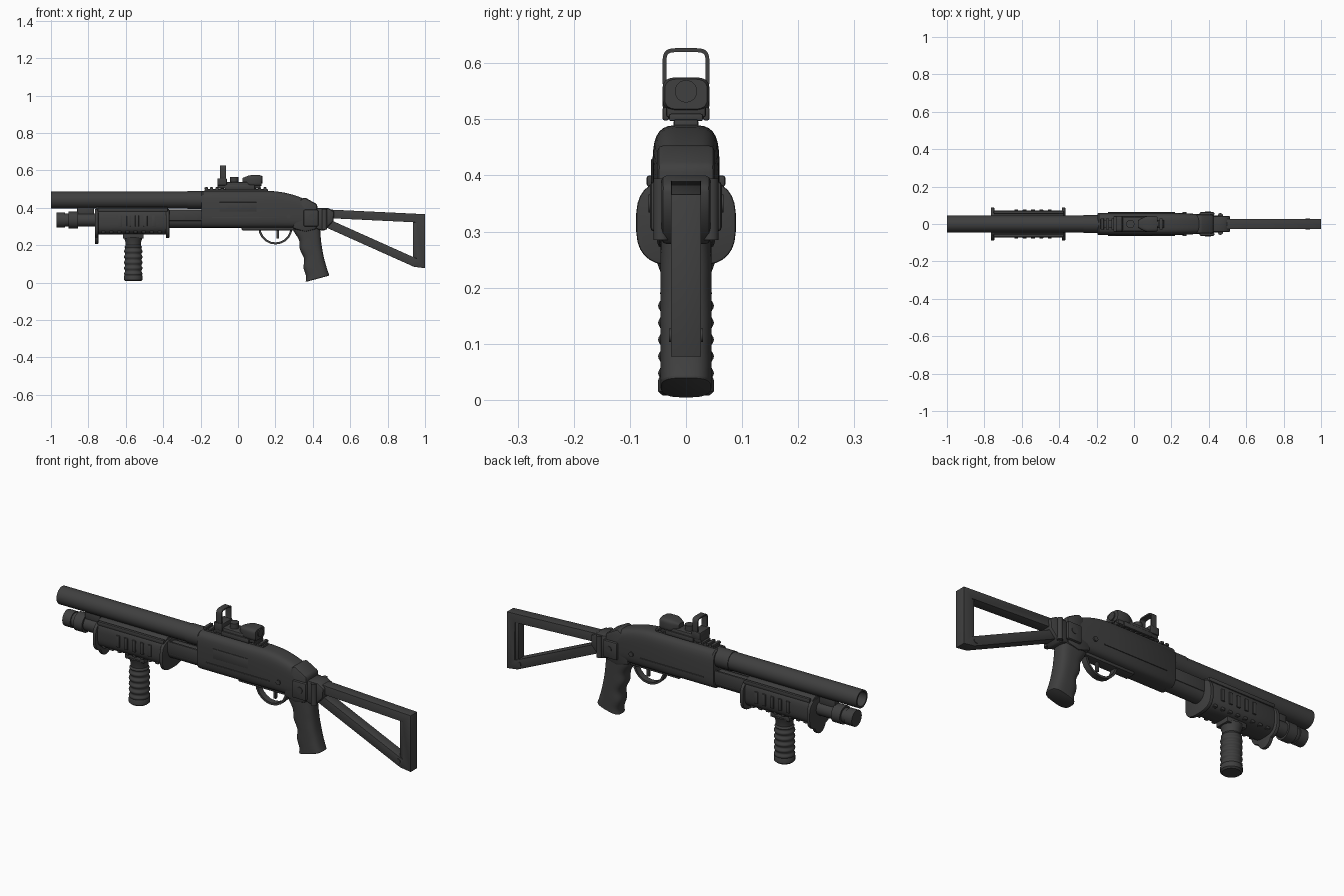
import bpy
from math import sin, cos, tau, pi, copysign, radians
from mathutils import Vector

cube = bpy.data.objects.get("Cube")
if cube:
    bpy.data.objects.remove(cube)

metal = bpy.data.materials.new("dark grey")
metal.use_nodes = True
metal.diffuse_color = (.05, .05, .05, 1)
metal.node_tree.nodes["Principled BSDF"].inputs["Base Color"].default_value = metal.diffuse_color


def loft(name, rings, closed=False, bevel=0):
    """Skin a list of equal point rings, capping the ends unless closed."""
    size, count = len(rings[0]), len(rings)
    verts = [Vector(point) for ring in rings for point in ring]
    faces = []
    for i in range(count if closed else count - 1):
        a, b = i * size, (i + 1) % count * size
        for k in range(size):
            following = (k + 1) % size
            faces.append((a + k, a + following, b + following, b + k))
    if not closed:
        faces.append(range(size)[::-1])
        faces.append(range(len(verts) - size, len(verts)))
    mesh = bpy.data.meshes.new(name)
    mesh.from_pydata(verts, [], [tuple(face) for face in faces])
    mesh.materials.append(metal)
    part = bpy.data.objects.new(name, mesh)
    bpy.context.collection.objects.link(part)
    bpy.ops.object.select_all(action='DESELECT')
    part.select_set(True)
    bpy.context.view_layer.objects.active = part
    bpy.ops.object.mode_set(mode='EDIT')
    bpy.ops.mesh.select_all(action='SELECT')
    bpy.ops.mesh.normals_make_consistent(inside=False)
    bpy.ops.object.mode_set(mode='OBJECT')
    if bevel:
        modifier = part.modifiers.new("bevel", 'BEVEL')
        modifier.width, modifier.segments, modifier.angle_limit = bevel, 2, radians(40)
        bpy.ops.object.modifier_apply(modifier=modifier.name)
    bpy.ops.object.shade_smooth_by_angle(angle=radians(35))


def place(points, axis, at):
    """Put a flat outline into space, square to the axis."""
    order = {'x': lambda u, v: (at, u, v), 'y': lambda u, v: (u, at, v), 'z': lambda u, v: (u, v, at)}
    return [order[axis](u, v) for u, v in points]


def oval(width, height, u=0, v=0, power=2, count=32):
    """Rounded outline from half sizes; a higher power is squarer."""
    def bend(value):
        return copysign(abs(value) ** (2 / power), value)
    angles = [tau * (k + .5) / count for k in range(count)]
    return [(u + width * bend(cos(a)), v + height * bend(sin(a))) for a in angles]


def inset(points, amount):
    """Move a clockwise outline inwards by an even amount."""
    corners = [Vector(point) for point in points]
    result = []
    for k, corner in enumerate(corners):
        before = (corner - corners[k - 1]).normalized()
        after = (corners[(k + 1) % len(corners)] - corner).normalized()
        first, second = Vector((before.y, -before.x)), Vector((after.y, -after.x))
        result.append(corner + (first + second) * amount / (1 + first.dot(second)))
    return result


def extrude(name, points, axis, start, end, bevel=0):
    loft(name, [place(points, axis, start), place(points, axis, end)], bevel=bevel)


def frame(name, points, axis, half, thickness, middle=0, bevel=0):
    inner = inset(points, thickness)
    low, high = middle - half, middle + half
    loft(name, [place(points, axis, low), place(points, axis, high),
                place(inner, axis, high), place(inner, axis, low)], closed=True, bevel=bevel)


def lathe(name, profile, axis, u=0, v=0, closed=False):
    loft(name, [place(oval(r, r, u, v), axis, at) for at, r in profile], closed)


def rod(name, axis, start, end, radius, u=0, v=0):
    lathe(name, [(start, radius), (end, radius)], axis, u, v)


def box(name, left, right, bottom, top, half, y=0, bevel=.004):
    corners = [(left, bottom), (right, bottom), (right, top), (left, top)]
    extrude(name, corners, 'y', y - half, y + half, bevel)


barrel_z, tube_z, rail_z = .442, .335, .49
sides = (-1, 1)

# Barrel and magazine tube
lathe("barrel", [(-1, .045), (-.15, .045), (-.15, .036), (-1, .036)], 'x', v=barrel_z, closed=True)
rod("barrel_ring", 'x', -.27, -.18, .048, v=barrel_z)
rod("magazine_tube", 'x', -.96, -.15, .036, v=tube_z)
rod("magazine_cap_nose", 'x', -.97, -.925, .041, v=tube_z)
rod("magazine_cap", 'x', -.905, -.855, .046, v=tube_z)
rod("tube_sleeve", 'x', -.4, -.18, .043, v=tube_z)
box("barrel_lug", -.86, -.77, .36, .41, half=.018)

# Forend with end flanges, hand stop, rails and ribs
extrude("forend", oval(.073, .074, v=.331, power=3), 'x', -.76, -.375, bevel=.004)
for x in (-.765, -.385):
    extrude("forend_flange", oval(.089, .078, v=.316, power=3), 'x', x, x + .018, bevel=.004)
extrude("hand_stop", oval(.045, .05, v=.255), 'x', -.765, -.747, bevel=.004)
for side in sides:
    box("action_bar", -.4, -.15, .33, .39, half=.006, y=side * .04)
    box("forend_rail", -.75, -.375, .38, .4, half=.008, y=side * .062)
    for i in range(5):
        x = -.64 + i * .045
        box("forend_rib", x, x + .02, .3, .36, half=.006, y=side * .072, bevel=.003)
    for i in range(8):
        x = -.73 + i * .043
        box("lower_rib", x, x + .02, .265, .285, half=.01, y=side * .052, bevel=.003)

# Vertical foregrip with a rippled shaft
box("foregrip_mount", -.615, -.505, .235, .262, half=.04)
steps = [i / 40 for i in range(41)]
lathe("foregrip", [(.04 + .15 * t, .047 + .003 * sin(t * 5 * tau)) for t in steps]
      + [(.2, .041), (.22, .043), (.245, .052)], 'z', u=-.56)
lathe("foregrip_cap", [(.008, .042), (.015, .05), (.035, .05), (.045, .046)], 'z', u=-.56)

# Receiver with an arched top sloping to the rear
bottom = .293
stations = [(-.195, .484, .056), (-.188, rail_z, .06)]
stations += [(.16 + .26 * t, rail_z - .075 * t * t, .06 - .014 * t * t) for t in steps[::5]]
loft("receiver", [place(oval(half, (top - bottom) / 2, v=(top + bottom) / 2, power=4), 'x', x)
                  for x, top, half in stations])
box("trigger_plate", .02, .34, .28, .31, half=.026)
box("ejection_port", -.1, .1, .38, .43, half=.003, y=-.059, bevel=.002)
for side in sides:
    box("receiver_seam", -.14, .22, .345, .35, half=.003, y=side * .06, bevel=.001)
rod("receiver_pin", 'y', -.063, .063, .012, u=.27, v=.355)

# Trigger and guard
arc = [(.2 + .08 * cos(pi * t), .295 - .08 * sin(pi * t)) for t in steps[::-4]]
frame("trigger_guard", arc, 'y', half=.016, thickness=.011)
box("trigger", .205, .22, .235, .3, half=.008)

# Pistol grip with finger grooves and a tilted base
grip_rings = []
for t in steps:
    front = .36 - .07 * t * t + .005 * sin(t * 3 * tau)
    back = .49 - .1 * t + .05 * t * t
    outline = oval((back - front) / 2, .046, u=(front + back) / 2, power=3)
    grip_rings.append([(x, y, .003 + .3 * t + .27 * (1 - t) * (x - front)) for x, y in outline])
loft("pistol_grip", grip_rings, bevel=.008)

# Stock adapter and hinge
collar = [(.29, .29), (.33, .44), (.355, .457), (.425, .418), (.42, .285), (.36, .27)]
extrude("adapter_collar", collar, 'y', -.052, .052, bevel=.012)
hinge = [(.41, .29), (.42, .4), (.48, .4), (.515, .38), (.51, .33), (.46, .275)]
extrude("hinge_block", hinge, 'y', -.044, .044, bevel=.01)
rod("hinge_screw", 'y', -.067, .067, .016, u=.395, v=.35)
for side in sides:
    box("hinge_cheek", .35, .43, .3, .39, half=.01, y=side * .054, bevel=.008)
    rod("hinge_pin", 'z', .285, .395, .014, u=.462, v=side * .044)

# Triangular skeleton stock
triangle = [(.46, .392), (1, .366), (1, .077), (.94, .085), (.46, .3)]
frame("stock_frame", triangle, 'y', half=.027, thickness=.046, bevel=.006)
box("butt_bar", .935, .975, .13, .34, half=.022)
rod("stock_rivet", 'y', -.03, .03, .012, u=.93, v=.115)

# Top rail with cross slots
box("top_rail", -.18, .16, .48, .5, half=.022)
for i in range(12):
    x = -.178 + i * .0285
    box("rail_tooth", x, x + .017, .497, .51, half=.03, bevel=.003)

# Reflex sight
box("sight_base", -.11, .12, .503, .538, half=.036, bevel=.006)
box("lens_mount", -.11, -.06, .52, .558, half=.042)
for side in sides:
    box("sight_clamp", -.07, .09, .498, .522, half=.006, y=side * .036)
rod("sight_dial", 'z', .53, .565, .022, u=-.02)
loft("emitter_housing", [place(oval(.042 * k, .03 * k, v=.545, power=4), 'x', x)
                         for x, k in ((.025, .5), (.055, .9), (.07, 1), (.115, 1), (.125, .9))])
rod("emitter_knob", 'x', .1, .13, .02, v=.55)
window = oval(.042, .041, v=.586, power=5)[::-1]
frame("lens_frame", window, 'x', half=.015, thickness=.007, middle=-.08)
